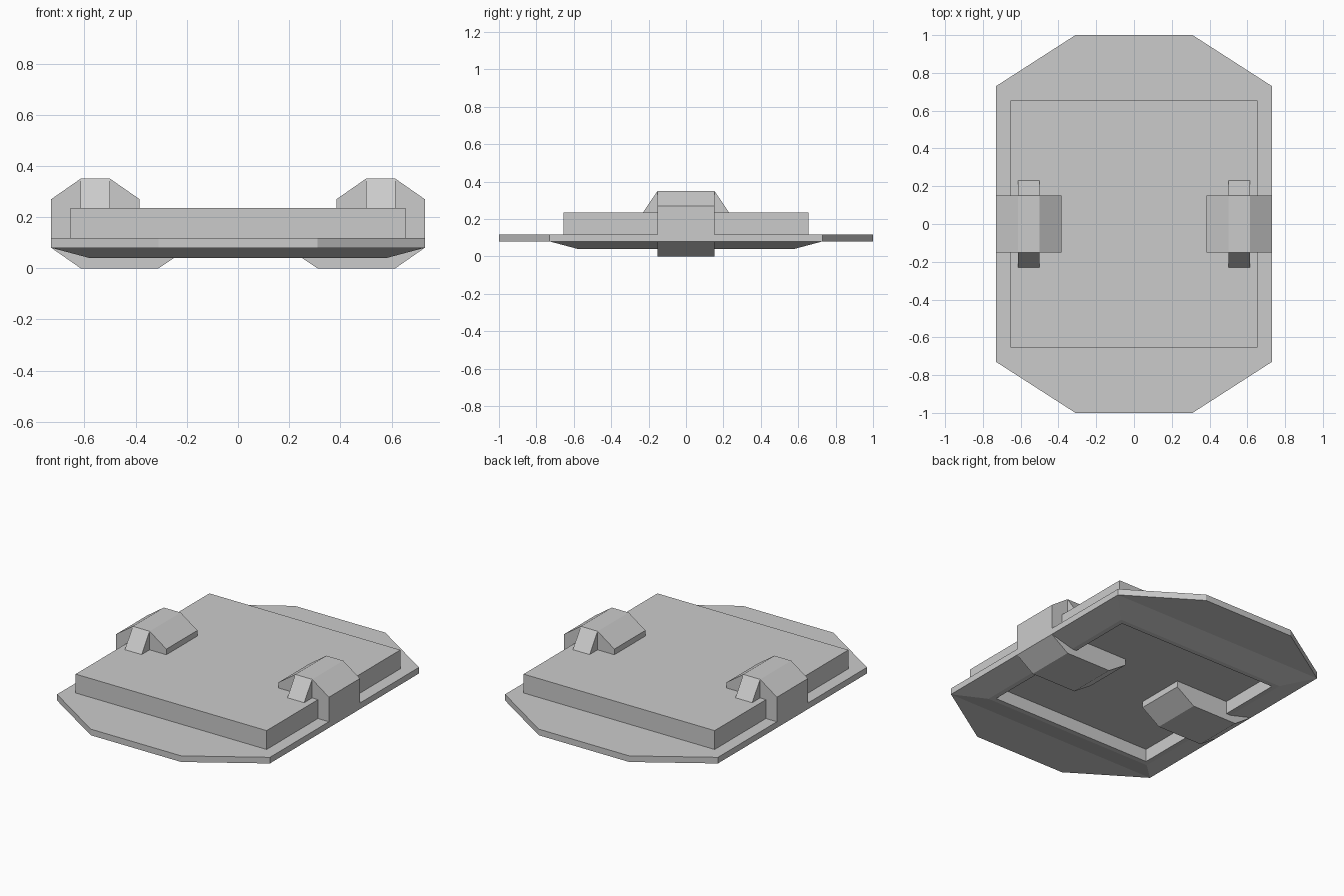
import bpy, bmesh

if "Cube" in bpy.data.objects:
    bpy.data.objects.remove(bpy.data.objects["Cube"])

def finish(name, bm):
    bmesh.ops.recalc_face_normals(bm, faces=bm.faces)
    me = bpy.data.meshes.new(name)
    bm.to_mesh(me)
    bm.free()
    ob = bpy.data.objects.new(name, me)
    bpy.context.collection.objects.link(ob)
    return ob

def loft(name, ring_a, ring_b):
    """Closed solid between two matching rings of 3D points."""
    bm = bmesh.new()
    a = [bm.verts.new(p) for p in ring_a]
    b = [bm.verts.new(p) for p in ring_b]
    bm.faces.new(a)
    bm.faces.new(b)
    n = len(a)
    for i in range(n):
        j = (i + 1) % n
        bm.faces.new((a[i], a[j], b[j], b[i]))
    return finish(name, bm)

def square(h, z):
    return [(-h, -h, z), (h, -h, z), (h, h, z), (-h, h, z)]

def cut(ob, cutter):
    mod = ob.modifiers.new("recess", 'BOOLEAN')
    mod.operation = 'DIFFERENCE'
    mod.solver = 'EXACT'
    mod.object = cutter
    bpy.context.view_layer.objects.active = ob
    bpy.ops.object.modifier_apply(modifier=mod.name)

# octagonal base plate
octagon = [(0.31, -1), (0.73, -0.73), (0.73, 0.73), (0.31, 1),
           (-0.31, 1), (-0.73, 0.73), (-0.73, -0.73), (-0.31, -1)]
plate = loft("base_plate", [(x, y, 0.08) for x, y in octagon],
             [(x, y, 0.118) for x, y in octagon])

# tapered underside rim
rim = loft("underside_rim", square(0.58, 0.04), square(0.73, 0.08))

# square recess cut up to the floor of the raised block
cutter = loft("recess_cutter", square(0.55, -0.1), square(0.55, 0.3))
cutter.hide_render = True
cut(plate, cutter)
cut(rim, cutter)
bpy.data.objects.remove(cutter)

# raised block
loft("raised_block", square(0.655, 0.118), square(0.655, 0.235))

# side clamps with a wedge rib across each top
clamp = [(0.73, 0.08), (0.73, 0.27), (0.615, 0.35), (0.50, 0.35), (0.385, 0.27),
         (0.385, 0.235), (0.65, 0.235), (0.65, 0.118), (0.19, 0.118),
         (0.19, 0.08), (0.31, 0), (0.615, 0)]
rib = [(-0.23, 0.235), (0.23, 0.235), (0.152, 0.35), (-0.152, 0.35)]
for side, s in (("left", -1), ("right", 1)):
    loft(side + "_clamp", [(s * x, -0.152, z) for x, z in clamp],
         [(s * x, 0.152, z) for x, z in clamp])
    loft(side + "_clamp_rib", [(s * 0.50, y, z) for y, z in rib],
         [(s * 0.615, y, z) for y, z in rib])
